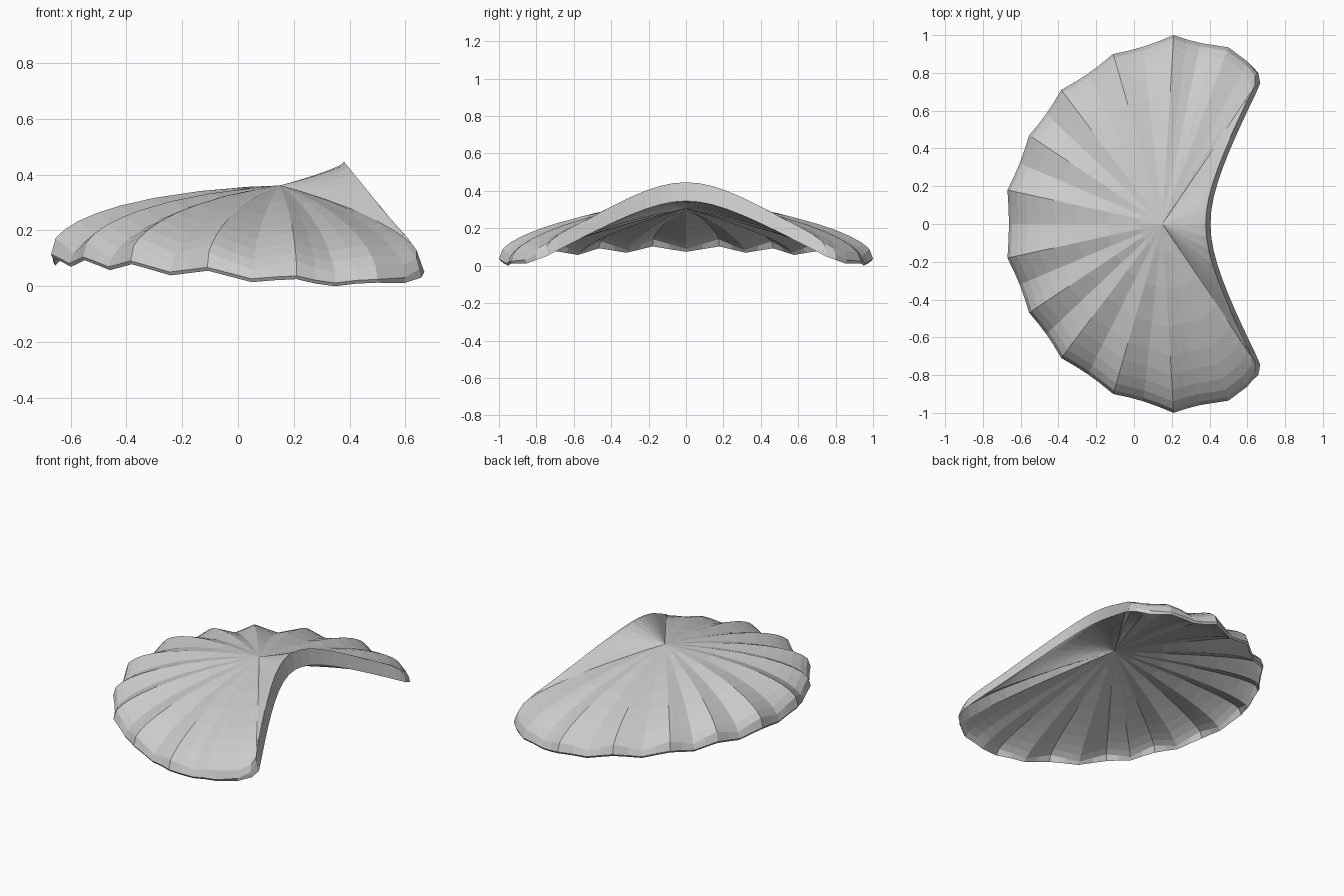
import bpy, bmesh
from math import sqrt, sin, pi

if "Cube" in bpy.data.objects:
    bpy.data.objects.remove(bpy.data.objects["Cube"])

# Outer rim ridge tips on the +y half, from the back round to the lobe
TIPS = [(-.67, -.18), (-.67, .18), (-.555, .47), (-.385, .71), (-.11, .90),
        (.21, 1.0), (.50, .94)]
RINGS = [.15, .35, .55, .7, .8, .88, .94, .98, 1]
CX, CZ = .15, .36          # hub of the ribs


def ray(x, y, z, ridge=0, dome=1, thick=.012, shift=0):
    return dict(x=x, y=y, z=z, ridge=ridge, dome=dome, thick=thick, shift=shift)


def rim_ray(x, y, ridge):
    """Rim end of a rib; ridges fade and the dome flattens toward the lobe."""
    fade = min(1, 1 - x)
    return ray(x, y, max(.02, .043 - .085 * x) + .014 * ridge * fade,
               ridge * fade, .95 - .33 * abs(y))


# Scalloped rim: ridge tip, slope, valley, slope
half = []
for (ax, ay), (bx, by) in zip(TIPS, TIPS[1:]):
    for k in range(4):
        f = k / 4
        s = 1 - .012 * sin(pi * f)
        half.append(rim_ray((ax + (bx - ax) * f) * s, (ay + (by - ay) * f) * s,
                            (1, 0, -1, 0)[k]))
half = half[2:]            # start at the centre of the back

# Rounded lobe
half.append(rim_ray(.50, .935, .5))
half.append(ray(.60, .86, .03, dome=.62, thick=.02))
half.append(ray(.65, .80, .06, dome=.58, thick=.03, shift=.008))
half.append(ray(.65, .745, .10, dome=.5, thick=.05, shift=.018))

# Raised notch edge, a smooth arch over the opening
for y in (.69, .62, .54, .46, .38, .30, .22, .14, .07, 0):
    bend = sqrt(y * y + .09) - .3
    half.append(ray(.38 + .53 * bend, y, .445 - .65 * bend,
                    dome=.28 + .2 * y * y, thick=.10 - .06 * y * y, shift=.025))

# Mirror into a full loop
loop = half + [dict(p, y=-p['y']) for p in reversed(half[1:-1])]


def point(p, t, under):
    """Point on the upper skin or flatter underside, at fraction t along a ray."""
    outer = p['thick'] < .03
    dome = p['dome'] * (.55 if under and outer else 1)
    drop = dome * (1 - sqrt(1 - t * t)) + (1 - dome) * t
    z = CZ + (p['z'] - CZ) * drop
    if t < 1:
        z += .016 * p['ridge'] * max(0, t - .15)
    x, y = CX + (p['x'] - CX) * t, p['y'] * t
    if under:
        z -= .055 + (p['thick'] - .055) * t ** 2
        x += p['shift'] * t ** 4
        if outer:
            x, y = CX + (x - CX) * (1 - .008 * t), y * (1 - .008 * t)
    return x, y, z


# Upper skin and underside
bm = bmesh.new()
skins = []
n = len(loop)
for under in (False, True):
    centre = bm.verts.new((CX, 0, CZ - (.055 if under else 0)))
    rows = [[bm.verts.new(point(p, t, under)) for p in loop] for t in RINGS]
    skins.append(rows)
    for i in range(n):
        j = (i + 1) % n
        bm.faces.new((centre, rows[0][i], rows[0][j]))
        for a, b in zip(rows, rows[1:]):
            bm.faces.new((a[i], b[i], b[j], a[j]))

# Rim wall joining the two skins
top, low = skins[0][-1], skins[1][-1]
for i in range(n):
    j = (i + 1) % n
    bm.faces.new((top[i], low[i], low[j], top[j]))

# Stand on the ground
base = min(v.co.z for v in bm.verts)
bmesh.ops.translate(bm, vec=(0, 0, -base), verts=bm.verts)
bmesh.ops.recalc_face_normals(bm, faces=bm.faces)

mesh = bpy.data.meshes.new("ribbed_fan_cap")
bm.to_mesh(mesh)
bm.free()
cap = bpy.data.objects.new("ribbed_fan_cap", mesh)
bpy.context.collection.objects.link(cap)
